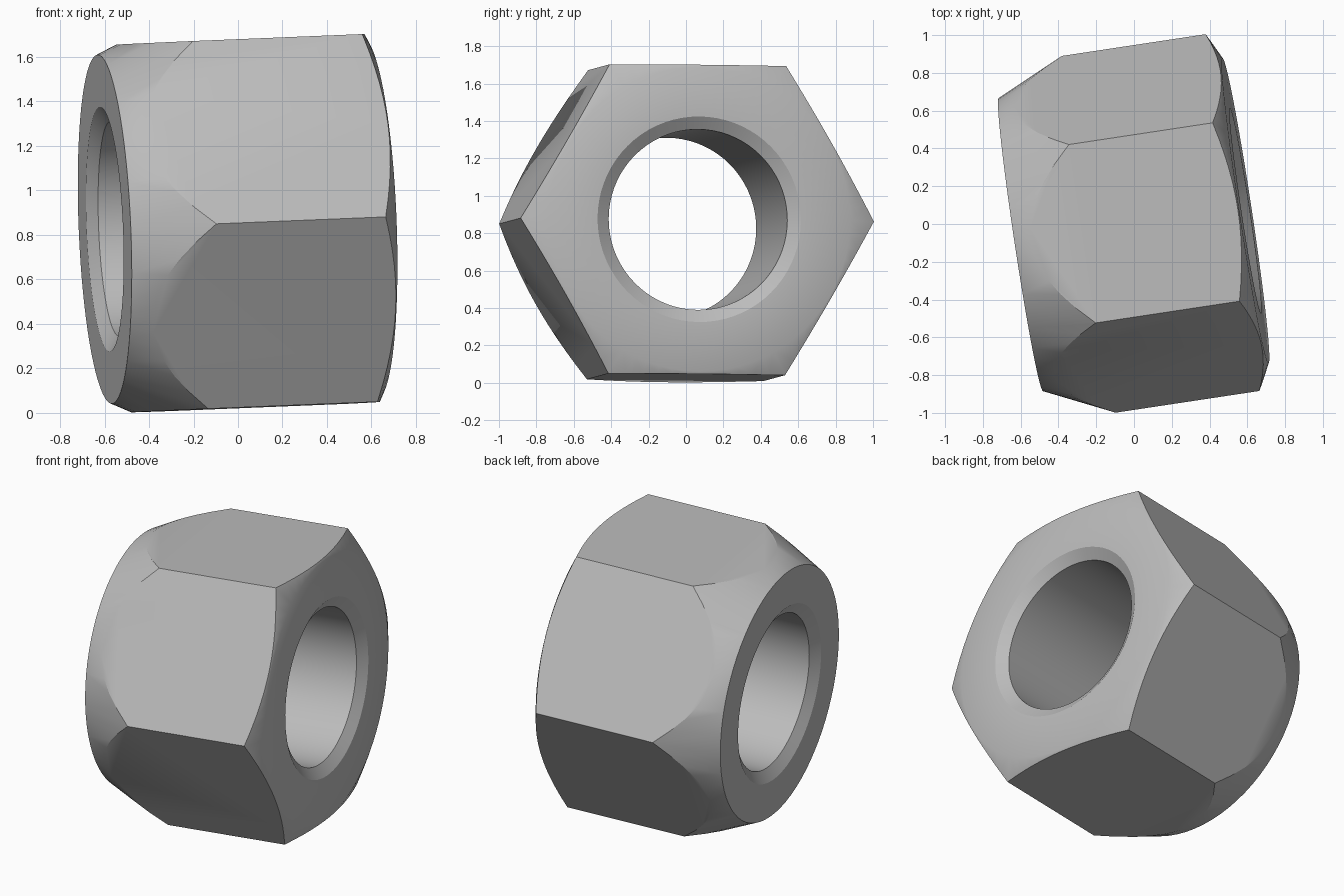
import bpy, bmesh, math
from mathutils import Vector, Matrix

cube = bpy.data.objects.get("Cube")
if cube:
    bpy.data.objects.remove(cube, do_unlink=True)

steel = bpy.data.materials.new("plain grey metal")
steel.use_nodes = True
GREY = (0.5, 0.5, 0.5, 1)
steel.diffuse_color = GREY
steel.node_tree.nodes["Principled BSDF"].inputs["Base Color"].default_value = GREY


def revolve(name, profile, sides):
    """Turn a closed (radius, height) profile around local z."""
    bm = bmesh.new()
    rings = []
    for i in range(sides):
        t = math.tau * i / sides
        rings.append([bm.verts.new((r * math.cos(t), r * math.sin(t), h)) for r, h in profile])
    n = len(profile)
    for i in range(sides):
        a, b = rings[i], rings[(i + 1) % sides]
        for j in range(n):
            k = (j + 1) % n
            bm.faces.new((a[j], b[j], b[k], a[k]))
    bmesh.ops.recalc_face_normals(bm, faces=bm.faces)
    mesh = bpy.data.meshes.new(name)
    bm.to_mesh(mesh)
    bm.free()
    mesh.materials.append(steel)
    obj = bpy.data.objects.new(name, mesh)
    bpy.context.collection.objects.link(obj)
    return obj


# Main sizes
half = 0.602
corner_r = 0.955
bore_r, mouth_r, mouth_depth = 0.483, 0.55, 0.045
left_disc_r, right_disc_r = 0.785, 0.815
blank_r = 1.05
left_slope, right_slope = 2.14, 0.5

# Turned blank: bore with countersunk mouths, long taper left, short chamfer right
nut = revolve("hex_nut", [
    (bore_r, -half + mouth_depth),
    (mouth_r, -half),
    (left_disc_r, -half),
    (blank_r, -half + (blank_r - left_disc_r) * left_slope),
    (blank_r, half - (blank_r - right_disc_r) * right_slope),
    (right_disc_r, half),
    (mouth_r, half),
    (bore_r, half - mouth_depth),
], 72)

# Six-sided sleeve trims the blank to its flats
sleeve = revolve("hex_cutter", [(0.3, -1), (corner_r, -1), (corner_r, 1), (0.3, 1)], 6)
sleeve.hide_render = True
trim = nut.modifiers.new("hex flats", 'BOOLEAN')
trim.operation = 'INTERSECT'
trim.solver = 'EXACT'
trim.object = sleeve

for o in bpy.context.selected_objects:
    o.select_set(False)
nut.select_set(True)
bpy.context.view_layer.objects.active = nut
bpy.ops.object.modifier_apply(modifier=trim.name)
bpy.data.objects.remove(sleeve, do_unlink=True)
bpy.ops.object.shade_smooth_by_angle(angle=math.radians(29))

# Lay the nut on its side, slightly turned
axis = Vector((1, 0.151, 0.041)).normalized()
across = Vector((-0.15, 1, -0.01))
across = (across - axis * across.dot(axis)).normalized()
up = axis.cross(across)
turn = Matrix((across, up, axis)).transposed().to_4x4()
nut.matrix_world = Matrix.Translation((-0.004, -0.019, 0.85)) @ turn
